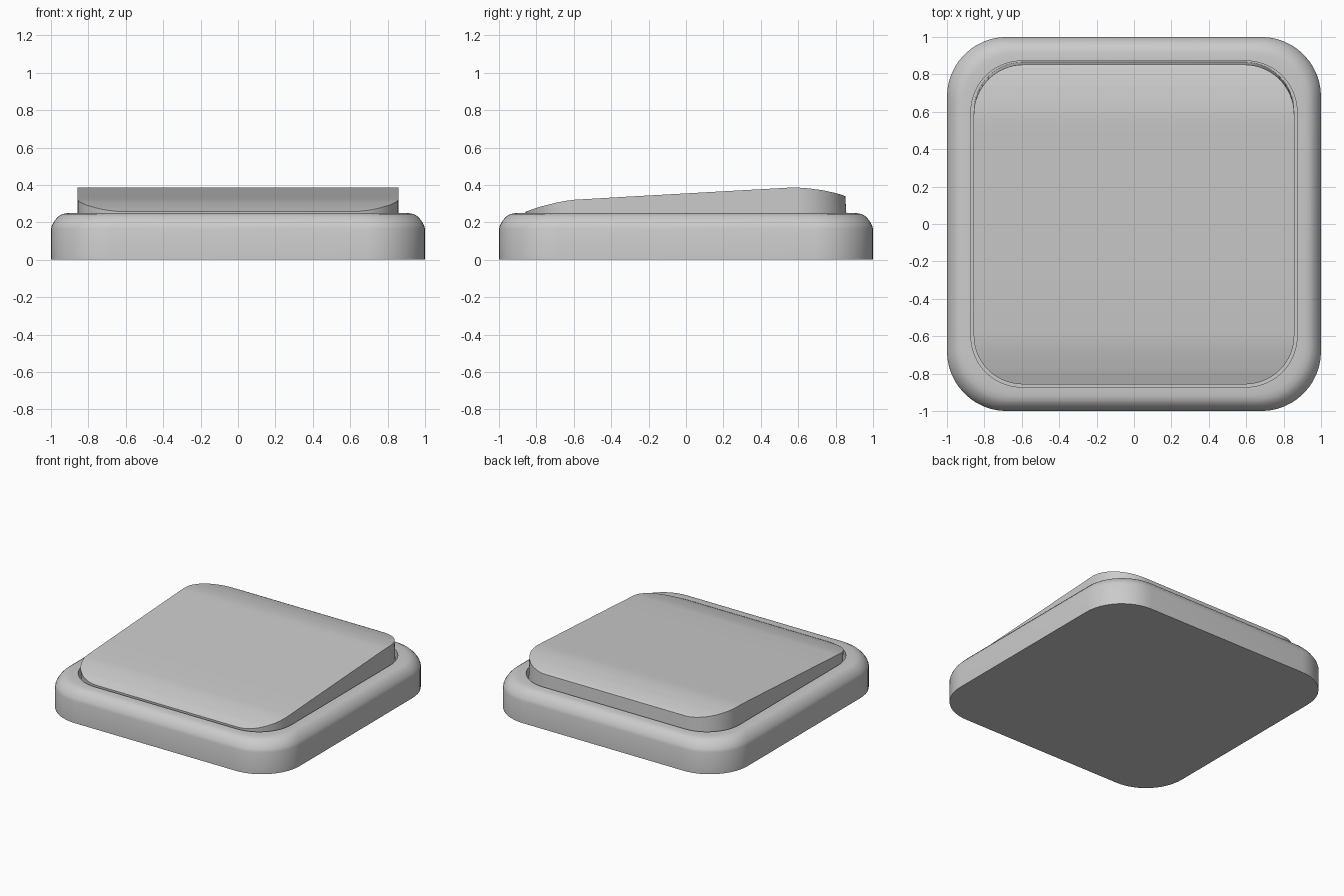
import bpy, bmesh, math

if "Cube" in bpy.data.objects:
    bpy.data.objects.remove(bpy.data.objects["Cube"])

def rounded_square(half, radius, seg=12):
    pts = []
    for k, (sx, sy) in enumerate([(1, 1), (-1, 1), (-1, -1), (1, -1)]):
        for i in range(seg + 1):
            a = math.pi / 2 * (k + i / seg)
            pts.append((sx * (half - radius) + radius * math.cos(a),
                        sy * (half - radius) + radius * math.sin(a)))
    return pts

def finish(bm, name):
    bmesh.ops.recalc_face_normals(bm, faces=bm.faces)
    mesh = bpy.data.meshes.new(name)
    bm.to_mesh(mesh)
    bm.free()
    ob = bpy.data.objects.new(name, mesh)
    bpy.context.collection.objects.link(ob)
    bpy.ops.object.select_all(action='DESELECT')
    ob.select_set(True)
    bpy.context.view_layer.objects.active = ob
    bpy.ops.object.shade_smooth_by_angle(angle=math.radians(30))
    return ob

# Wall frame: rounded-square loops lofted from base over the rim into the pocket
bm = bmesh.new()
loops = []
for half, radius, z in [(1.0, .32, 0), (1.0, .32, .165), (.994, .316, .185), (.98, .31, .21),
                        (.96, .30, .232), (.94, .29, .244), (.915, .285, .249),
                        (.872, .272, .25), (.872, .272, .10)]:
    loops.append([bm.verts.new((x, y, z)) for x, y in rounded_square(half, radius)])
for a, b in zip(loops, loops[1:]):
    n = len(a)
    for i in range(n):
        j = (i + 1) % n
        bm.faces.new((a[i], a[j], b[j], b[i]))
bm.faces.new(loops[0])
bm.faces.new(loops[-1])
finish(bm, "switch_frame")

# Rocker: side profile swept across the width of a rounded square
HALF, RAD, BASE = .857, .265, .11
profile = [(-.86, .256), (-.78, .283), (-.7, .303), (-.64, .315), (-.58, .322), (.50, .382),
           (.55, .385), (.6, .386), (.66, .382), (.74, .371), (.80, .358), (.84, .347), (.86, .338)]

def top_z(y):
    for (y0, z0), (y1, z1) in zip(profile, profile[1:]):
        if y <= y1:
            return z0 + (z1 - z0) * (y - y0) / (y1 - y0)
    return profile[-1][1]

def half_width(y):
    d = max(0, abs(y) - (HALF - RAD))
    return HALF - RAD + math.sqrt(max(0, RAD * RAD - d * d))

arc = [HALF - RAD + RAD * math.sin(math.pi / 2 * i / 16) for i in range(17)]
stations = [-y for y in reversed(arc)] + [-.3, 0, .3, .5, .55] + arc
bm = bmesh.new()
rows = []
for y in stations:
    w, zt = half_width(y), top_z(y)
    # walls lean slightly with the tilt of the rocker
    rows.append([bm.verts.new((sx * w, y - .06 * (z - .25), z))
                 for sx, z in [(-1, BASE), (-1, zt), (1, zt), (1, BASE)]])
for a, b in zip(rows, rows[1:]):
    for i in range(4):
        j = (i + 1) % 4
        bm.faces.new((a[i], a[j], b[j], b[i]))
bm.faces.new(rows[0])
bm.faces.new(rows[-1])
finish(bm, "rocker")
